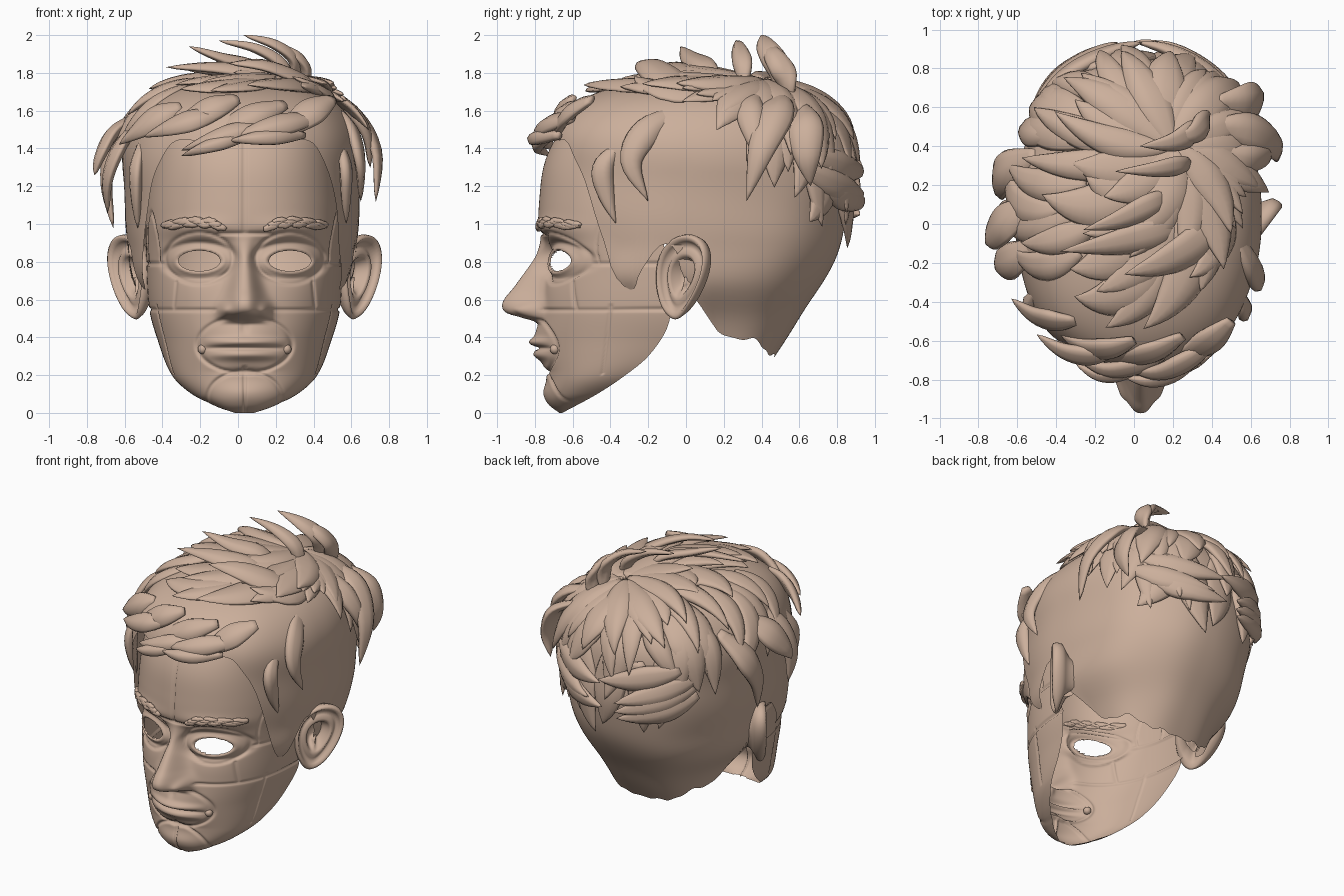
import bpy, bmesh, random
from math import sin, cos, pi, exp, radians, sqrt
from mathutils import Vector as V, Quaternion
from mathutils.bvhtree import BVHTree

if "Cube" in bpy.data.objects:
    bpy.data.objects.remove(bpy.data.objects["Cube"])

random.seed(4)
CX = 0.035          # the face is slightly right of centre
clay = bpy.data.materials.new("brown_clay")
clay.diffuse_color = (0.6, 0.43, 0.33, 1)
clay.use_nodes = True
clay.node_tree.nodes["Principled BSDF"].inputs["Base Color"].default_value = clay.diffuse_color


def table(*pairs):
    """Smooth interpolation through (position, value) pairs."""
    def f(t):
        t = min(max(t, pairs[0][0]), pairs[-1][0])
        i = next(k for k in range(len(pairs) - 1) if t <= pairs[k + 1][0])
        (a, p), (b, q) = pairs[i], pairs[i + 1]
        def slope(k):
            lo, hi = max(k - 1, 0), min(k + 1, len(pairs) - 1)
            return (pairs[hi][1] - pairs[lo][1]) / (pairs[hi][0] - pairs[lo][0])
        h, s = b - a, (t - a) / (b - a)
        return (p * (1 + 2 * s) * (1 - s) ** 2 + q * s * s * (3 - 2 * s)
                + h * slope(i) * s * (1 - s) ** 2 - h * slope(i + 1) * s * s * (1 - s))
    return f


def grid_faces(rows, cols, wrap=False, start=0):
    n = cols if wrap else cols - 1
    return [(start + r * cols + c, start + r * cols + (c + 1) % cols,
             start + (r + 1) * cols + (c + 1) % cols, start + (r + 1) * cols + c)
            for r in range(rows - 1) for c in range(n)]


def make(name, verts, faces, weld=True):
    me = bpy.data.meshes.new(name)
    me.from_pydata(verts, [], faces)
    me.materials.append(clay)
    bm = bmesh.new()
    bm.from_mesh(me)
    if weld:
        bmesh.ops.remove_doubles(bm, verts=bm.verts, dist=0.0002)
    bmesh.ops.recalc_face_normals(bm, faces=bm.faces)
    bm.to_mesh(me)
    tree = BVHTree.FromBMesh(bm)
    bm.free()
    me.shade_smooth()
    ob = bpy.data.objects.new(name, me)
    bpy.context.collection.objects.link(ob)
    return ob, tree


def g(d, w):
    return exp(-(d / w) ** 2)


# ---- face mask: superellipse sections plus sculpted bumps and seam grooves
front = table((0, -.67), (.04, -.715), (.1, -.73), (.2, -.735), (.3, -.75), (.45, -.765), (.6, -.76),
              (.8, -.745), (.9, -.755), (1, -.78), (1.15, -.775), (1.3, -.755), (1.42, -.71), (1.5, -.65))
width = table((0, .05), (.03, .14), (.1, .28), (.2, .385), (.4, .465), (.55, .505), (.8, .52), (1.1, .52), (1.5, .47))
rear = table((0, -.655), (.1, -.47), (.2, -.32), (.3, -.2), (.45, -.1), (.6, -.08), (1, -.13), (1.5, -.15))
nose_h = table((.47, 0), (.49, .04), (.51, .13), (.535, .19), (.57, .21), (.61, .197), (.66, .16), (.75, .105), (.85, .045), (.95, 0))
nose_w = table((.45, .11), (.57, .1), (.65, .078), (.8, .05), (.95, .05))


def bumps(u, z):
    e = sqrt(((u - .24) / .115) ** 2 + ((z - .805) / .057) ** 2)
    lip = max(0, 1 - (u / .225) ** 2)
    d = nose_h(z) * exp(-(u / nose_w(z)) ** 2.6) + .05 * g(u - .105, .03) * g(z - .545, .035)
    d += -.05 * g(u - .22, .15) * g(z - .83, .1) + .022 * g(e - 1.1, .2) - .014 * g(e - 1.7, .2)
    d += .02 * g(z - .98, .05) * g(u - .25, .18) + .045 * g(z - .37, .11) * g(u, .17)
    d += lip * (.028 * g(z - .375, .022) + .024 * g(z - .305, .024) - .03 * g(z - .343, .009))
    return d + .025 * g(z - .1, .06) * g(u, .15) - .014 * g(z - .22, .016) * g(u, .12) - .012 * g(u, .02) * g(z - .45, .03)


def groove(u, y, z):
    ring = lambda cu, cz, ru, rz: abs(sqrt(((u - cu) / ru) ** 2 + ((z - cz) / rz) ** 2) - 1) * min(ru, rz)
    d = [ring(.24, .82, .18, .135), ring(0, .36, .25, .15)]
    if z > .95 or z < .25: d.append(u)
    if u > .15: d.append(abs(z - .545 - .06 * max(0, u - .45)))
    if u > .41: d.append(abs(z - .79))
    if z < .24: d.append(ring(0, .07, .2, .15))
    if u < .14: d.append(abs(z - .95))
    if .2 < z < .57: d.append(abs(y + .42 - .12 * (z - .4)))
    if z > .79: d.append(sqrt(2) * abs(sqrt((y + .38) ** 2 + ((z - .86) / 2) ** 2) - .1))
    if .545 < z < .7: d.append(abs(u - .36 - .1 * (.7 - z)))
    return .015 * g(min(d), .008)


R, C = 180, 201
verts = []
for r in range(R):
    z = 1.5 * (r / (R - 1)) ** 1.15
    for c in range(C):
        t = (2 * c / (C - 1) - 1) * pi / 2
        sx = (1 if t > 0 else -1) * abs(sin(t)) ** .87
        k = abs(cos(t)) ** .87
        x, y = sx * width(z), rear(z) + (front(z) - rear(z)) * k
        gr = groove(abs(x), y, z)
        y -= bumps(abs(x), z) * min(1, 2 * k) - gr * k
        verts.append((CX + x * (1 - gr * 1.8 * (1 - k)), y, z))
face, _ = make("face_mask", verts, grid_faces(R, C))

# eye openings
bm = bmesh.new()
bm.from_mesh(face.data)
def eye_ratio(p):
    return sqrt(((abs(p.x - CX) - .24) / .111) ** 2 + ((p.z - .805) / .054) ** 2)
bmesh.ops.delete(bm, geom=[f for f in bm.faces if f.calc_center_median().y < -.4
                           and eye_ratio(f.calc_center_median()) < 1], context='FACES')
for v in bm.verts:
    e = eye_ratio(v.co)
    if v.is_boundary and e < 1.4 and v.co.y < -.4:
        cx = CX + (.24 if v.co.x > CX else -.24)
        v.co.x, v.co.z = cx + (v.co.x - cx) / e, .805 + (v.co.z - .805) / e
face_tree = BVHTree.FromBMesh(bm)
bm.to_mesh(face.data)
bm.free()

# mouth corner beads
for s, n in ((-1, "left"), (1, "right")):
    p = face_tree.ray_cast(V((CX + s * .222, -2, .337)), V((0, 1, 0)))[0]
    bpy.ops.mesh.primitive_uv_sphere_add(segments=20, ring_count=12, radius=.026, location=p + V((0, .012, 0)))
    bpy.context.object.name = n + "_mouth_corner"
    bpy.context.object.data.materials.append(clay)
    bpy.ops.object.shade_smooth()

# ---- ears: polar grid with rim, fold, hollow and back
ear_prof = [(0, -.07), (.2, -.07), (.36, -.055), (.46, 0), (.56, .015), (.66, -.005), (.75, -.012), (.83, .015),
            (.91, .038), (.98, .03), (1, .005), (.96, -.03), (.8, -.05), (.6, -.075), (.5, -.12)]
for s, n in ((-1, "left"), (1, "right")):
    a, nrm = V((s * .6, .8, 0)), V((s * .8, -.6, 0))
    verts = []
    for r, h in ear_prof:
        for i in range(48):
            t = 2 * pi * i / 48
            b = r * sin(t) * .225
            w = r * cos(t) * .155 * (1 + .28 * sin(t)) + b * .2
            fade = 1 - .7 * g(t - pi * 1.5, .6)     # flatter lobe
            verts.append(V((CX + s * .6, -.02, .72)) + a * w + V((0, 0, b)) + nrm * h * fade)
    make(n + "_ear", verts, grid_faces(len(ear_prof), 48, True))

# ---- hair cap: stacked rings whose lower edge follows the hairline
cap_x = table((.28, .34), (.5, .44), (.7, .58), (.9, .605), (1.1, .62), (1.3, .63))
cap_f = table((.28, -.1), (.5, -.45), (.7, -.71), (.9, -.75), (1.1, -.76), (1.3, -.75))
cap_b = table((.28, .46), (.5, .6), (.7, .73), (.9, .82), (1.1, .855), (1.3, .85))
hairline = table((0, 1.45), (33, 1.43), (42, 1.3), (50, 1.12), (58, .85), (64, .67), (69, .66), (74, .76), (80, .88), (86, .84),
                 (91, .6), (97, .43), (125, .38), (150, .31), (180, .3))
N, M = 180, 60
verts = []
for j in range(M):
    for i in range(N):
        ph = 360 * i / N - 180
        p = radians(ph)
        b = hairline(abs(ph)) + .012 * sin(p * 14) * sin(p * 5)
        z = b + (1.76 - b) * sin(j / (M - 1) * pi / 2)
        k = 1 if z < 1.3 else max(0, 1 - ((z - 1.3) / .46) ** 2.6) ** .385
        yc, hy = (cap_f(z) + cap_b(z)) / 2, (cap_b(z) - cap_f(z)) / 2
        sx, sy = [(1 if q > 0 else -1) * abs(q) ** .87 for q in (sin(p), cos(p))]
        k *= 1 + .01 * sin(5 * p + 7 * z) * sin(3 * p - 9 * z)
        verts.append((.022 + sx * cap_x(z) * k, yc - sy * hy * k, z))
_, cap = make("hair_cap", verts, grid_faces(M, N, True))


# ---- hair locks: flattened leaf-shaped sweeps
class Locks:
    def __init__(self):
        self.v, self.f = [], []

    def add(self, pts, nors, w, t, root=.35, sag=1.3):
        start, n = len(self.v), len(pts)
        for i, p in enumerate(pts):
            s = i / (n - 1)
            k = (root + (1 - root) * sin(min(1, s / .45) * pi / 2)) * (1 - max(0, (s - .35) / .65) ** 1.8) + .002
            d = (pts[min(i + 1, n - 1)] - pts[max(i - 1, 0)]).normalized()
            side = d.cross(nors[i]).normalized()
            up = side.cross(d)
            for c in range(12):
                q = 2 * pi * c / 12
                o = cos(q) * w * k
                self.v.append(p + side * o + up * (sin(q) * t * k ** .6 * (1 + .3 * cos(q) + .25 * cos(3 * q)) - sag * o * o))
        self.f += grid_faces(n, 12, True, start)
        self.f += [tuple(range(start + 11, start - 1, -1)),
                   tuple(range(start + (n - 1) * 12, start + n * 12))]

    def spline(self, ctrl, w, t, nor, n=16):
        axes = [table(*[(i, c[k]) for i, c in enumerate(ctrl)]) for k in range(3)]
        pts = [V([f(i * (len(ctrl) - 1) / (n - 1)) for f in axes]) for i in range(n)]
        self.add(pts, [V(nor)] * n, w, t)

    def on_cap(self, p, d, length, curl, w, t, lift, tip):
        pts, nors, _ = walk(V(p), V(d), length, curl, 18)
        self.add([q + m * (lift + tip * (k / 17) ** 2) for k, (q, m) in enumerate(zip(pts, nors))], nors, w, t)


def walk(p, d, length, curl, n=14):
    """Walk over the cap surface, turning steadily."""
    pts, nors = [], []
    for _ in range(n):
        loc, nor = cap.find_nearest(p)[:2]
        if nor.dot(loc - V((0, .1, 1))) < 0: nor = -nor
        d = (d - nor * d.dot(nor)).normalized()
        d = Quaternion(nor, curl / n) @ d
        pts.append(loc); nors.append(nor)
        p = loc + d * length / n
    return pts, nors, d


# whorl: tiers of broad locks spiralling out from the crown
hair = Locks()
reach = table((0, .45), (40, .75), (90, 1.1), (135, 1.2), (180, 1.2), (225, 1.2), (270, 1.15), (310, 1), (335, .6), (360, .45))
for tier in range(5):
    r_mid = 1 - .19 * tier
    count = int(5 + 14 * r_mid)
    for i in range(count):
        ang = (360 * i / count + random.uniform(-11, 11) + tier * 9) % 360
        L = .6 * random.uniform(.75, 1.15)
        r = max(.03, reach(ang) * r_mid * random.uniform(.9, 1.05) - L * .85)
        a = radians(ang)
        p, _, d = walk(V((.2, .4, 1.75)), V((cos(a), sin(a), 0)), r, -.35)
        front_side = 190 < ang < 330
        hair.on_cap(p[-1], d, L, random.uniform(-1.7, -.5) if front_side else random.uniform(-.9, .5),
                    random.uniform(.08, .135), random.uniform(.024, .038),
                    .004 + .006 * tier, random.uniform(.02, .06))
make("hair_locks", hair.v, hair.f, False)

# swept shelf of locks low on the back of the head
shelf = Locks()
for i in range(7):
    s = 1 if i % 2 else -1
    shelf.on_cap((s * random.uniform(.3, .55), .6, 1.2 + .03 * i), (-s, .3, -.35), .55, s * .3, .09, .04, .03, .05)
make("back_shelf", shelf.v, shelf.f, False)

# fringe over the forehead, sweeping to the left in uneven strands
fringe = Locks()
for x, y, z, dx, dz, w in ((.5, -.5, 1.66, -.3, -.22, .09), (.42, -.6, 1.56, -.45, -.1, .07), (.25, -.58, 1.63, -.45, -.2, .08),
                           (.15, -.68, 1.52, -.45, -.13, .06), (.0, -.6, 1.66, -.38, -.18, .08), (-.1, -.66, 1.58, -.4, -.12, .07),
                           (.35, -.67, 1.47, -.4, -.03, .05), (-.3, -.5, 1.62, -.33, -.2, .08), (.05, -.72, 1.46, -.35, -.1, .045)):
    side = lambda q: .55 * max(0, abs(q) - .1) ** 1.5
    fringe.spline([(x + dx * s, y - .07 * sin(s * 2.4) + side(x + dx * s) - side(x), z + dz * s ** 1.3) for s in (0, .33, .66, 1)],
                  w, .035, (0, -.75, .6))
make("fringe", fringe.v, fringe.f, False)

# upright tufts at the crown and loose side locks
tufts = Locks()
for ctrl, w in (([(.3, .5, 1.7), (.3, .47, 1.86), (.2, .42, 1.95), (.03, .4, 2.0)], .07),
                ([(.28, .3, 1.7), (.24, .3, 1.84), (.1, .28, 1.93), (-.1, .27, 1.97)], .055),
                ([(.35, .55, 1.65), (.36, .52, 1.8), (.3, .46, 1.9), (.16, .44, 1.95)], .07),
                ([(.2, .15, 1.72), (.1, .1, 1.83), (-.08, .02, 1.88), (-.26, -.03, 1.94)], .07),
                ([(.25, 0, 1.72), (.12, -.05, 1.8), (-.1, -.1, 1.83), (-.38, -.14, 1.83)], .09),
                ([(.45, .1, 1.66), (.35, -.08, 1.76), (.15, -.2, 1.84), (-.05, -.26, 1.85)], .1)):
    tufts.spline(ctrl, w, .03, (.3, -.3, 1))
make("crown_tufts", tufts.v, tufts.f, False)

sides = Locks()
for ctrl, w in (([(.4, .5, 1.68), (.6, .48, 1.6), (.73, .4, 1.4), (.73, .32, 1.12)], .1),
                ([(.42, .62, 1.62), (.58, .63, 1.53), (.64, .64, 1.36), (.6, .66, 1.2)], .1),
                ([(.42, .38, 1.69), (.58, .34, 1.62), (.68, .36, 1.48), (.7, .4, 1.3)], .08),
                ([(.5, -.02, 1.6), (.6, -.2, 1.5), (.645, -.29, 1.33), (.65, -.2, 1.12)], .08),
                ([(-.5, .1, 1.58), (-.66, .02, 1.48), (-.73, -.06, 1.36), (-.76, -.1, 1.26)], .11),
                ([(-.5, -.1, 1.55), (-.62, -.18, 1.42), (-.69, -.2, 1.25), (-.69, -.16, 1.06)], .1),
                ([(-.5, .35, 1.55), (-.66, .28, 1.4), (-.7, .2, 1.22), (-.66, .14, .98)], .11),
                ([(-.5, -.35, 1.45), (-.54, -.42, 1.3), (-.54, -.42, 1.15), (-.53, -.38, .98)], .06),
                ([(.54, -.35, 1.42), (.57, -.44, 1.3), (.57, -.42, 1.15), (.57, -.37, 1)], .06)):
    sides.spline(ctrl, w, .035, (1 if ctrl[0][0] > 0 else -1, -.1, .3))
make("side_locks", sides.v, sides.f, False)

# ---- eyebrows: short overlapping strands on the brow ridge
for s, n in ((-1, "left"), (1, "right")):
    brow = Locks()
    for i in range(12):
        pts = []
        for k in range(8):
            u = min(.43, .1 + .025 * i + .012 * k)
            z = .965 + .045 * sin(min(1, (u - .06) / .4) * pi) ** .7 + (i % 3 - 1) * .011 + random.uniform(-.003, .003)
            loc = face_tree.ray_cast(V((CX + s * u, -2, z)), V((0, 1, 0)))[0]
            pts.append(V((CX + s * (u + .001 * k), loc.y - .006, z)))
        brow.add(pts, [V((s * .4, -1, 0))] * 8, .02, .016, .6)
    make(n + "_eyebrow", brow.v, brow.f, False)
